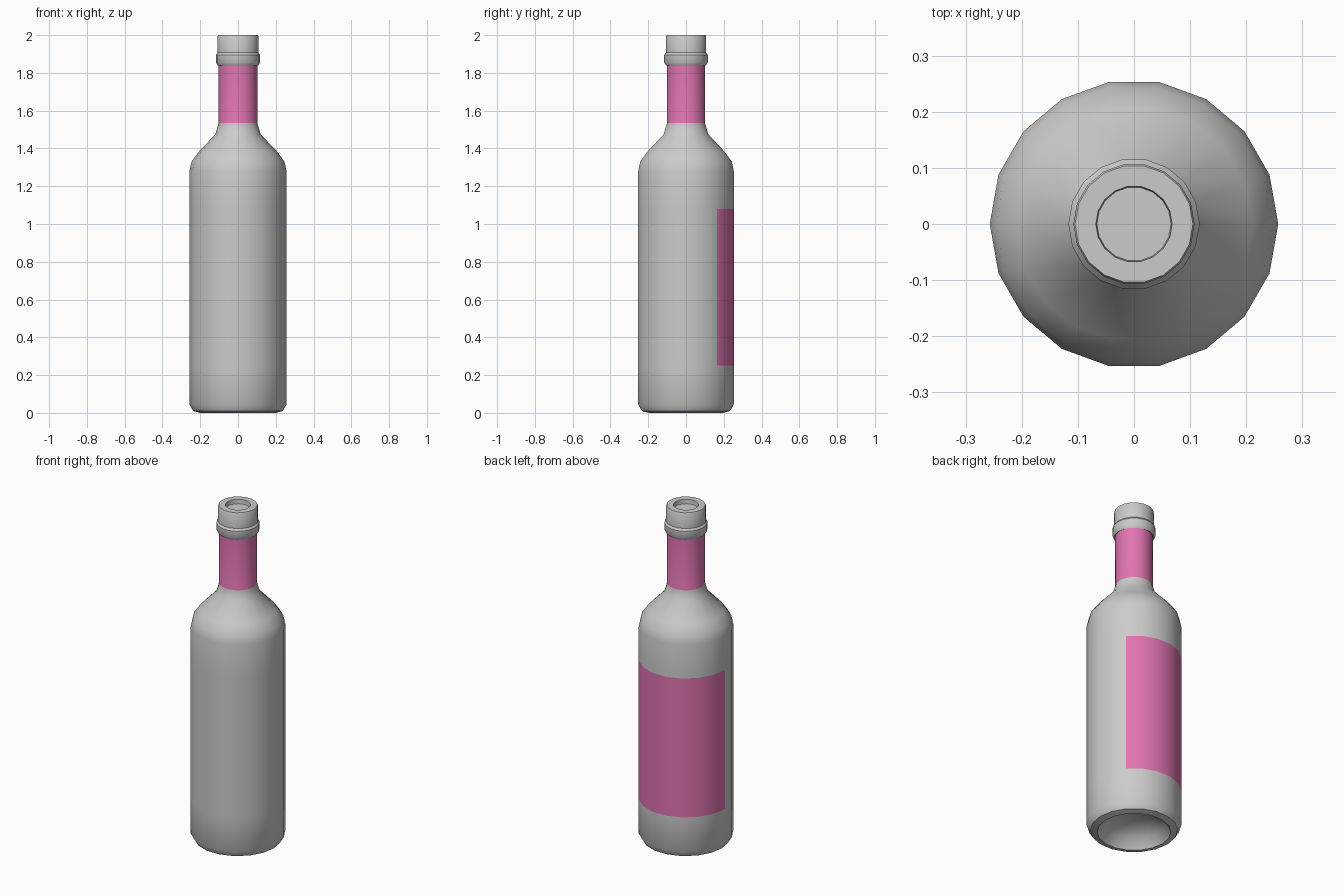
import bpy, bmesh, math

SIDES = 18

cube = bpy.data.objects.get("Cube")
if cube:
    bpy.data.objects.remove(cube, do_unlink=True)


def make_material(name, rgb):
    mat = bpy.data.materials.new(name)
    mat.use_nodes = True
    mat.diffuse_color = (*rgb, 1)
    mat.node_tree.nodes["Principled BSDF"].inputs["Base Color"].default_value = (*rgb, 1)
    return mat


grey = make_material("grey glass", (0.6, 0.6, 0.6))
pink = make_material("pink paper", (0.75, 0.175, 0.44))


def lathe(name, profile, is_pink=lambda angle, z: False):
    """Revolve (radius, height) points; radius 0 closes the end with a fan."""
    bm = bmesh.new()
    rings = []
    for r, z in profile:
        if r == 0:
            rings.append([bm.verts.new((0, 0, z))] * SIDES)
        else:
            turns = [math.tau * i / SIDES for i in range(SIDES)]
            rings.append([bm.verts.new((r * math.cos(a), r * math.sin(a), z)) for a in turns])
    for low, high in zip(rings, rings[1:]):
        for i in range(SIDES):
            j = (i + 1) % SIDES
            corners = dict.fromkeys((low[i], low[j], high[j], high[i]))
            face = bm.faces.new(list(corners))
            angle = 360 * (i + 0.5) / SIDES
            z = (low[i].co.z + high[i].co.z) / 2
            face.material_index = int(is_pink(angle, z))
    mesh = bpy.data.meshes.new(name)
    bm.to_mesh(mesh)
    bm.free()
    mesh.materials.append(grey)
    mesh.materials.append(pink)
    obj = bpy.data.objects.new(name, mesh)
    bpy.context.collection.objects.link(obj)
    bpy.ops.object.select_all(action="DESELECT")
    obj.select_set(True)
    bpy.context.view_layer.objects.active = obj
    bpy.ops.object.shade_smooth_by_angle(angle=math.radians(35))
    return obj


# Body with hollow base, rounded shoulder and neck; label and neck wrap are pink
LABEL_LOW, LABEL_HIGH, WRAP_LOW = 0.25, 1.08, 1.535


def painted(angle, z):
    on_label = LABEL_LOW < z < LABEL_HIGH and 40 < angle < 180
    return on_label or z > WRAP_LOW


lathe("bottle_body", [
    (0, 0.1), (0.1, 0.085), (0.165, 0.05), (0.2, 0),
    (0.237, 0.01), (0.257, 0.045),
    (0.257, LABEL_LOW), (0.257, LABEL_HIGH), (0.257, 1.28),
    (0.246, 1.33), (0.21, 1.38), (0.12, 1.475),
    (0.102, WRAP_LOW), (0.102, 1.845),
], painted)

# Mouth with a raised collar and a shallow recess
lathe("bottle_mouth", [
    (0.1, 1.845), (0.108, 1.84), (0.117, 1.855), (0.117, 1.895), (0.108, 1.907),
    (0.108, 1.995), (0.105, 2), (0.068, 2), (0.066, 1.975), (0, 1.975),
])
